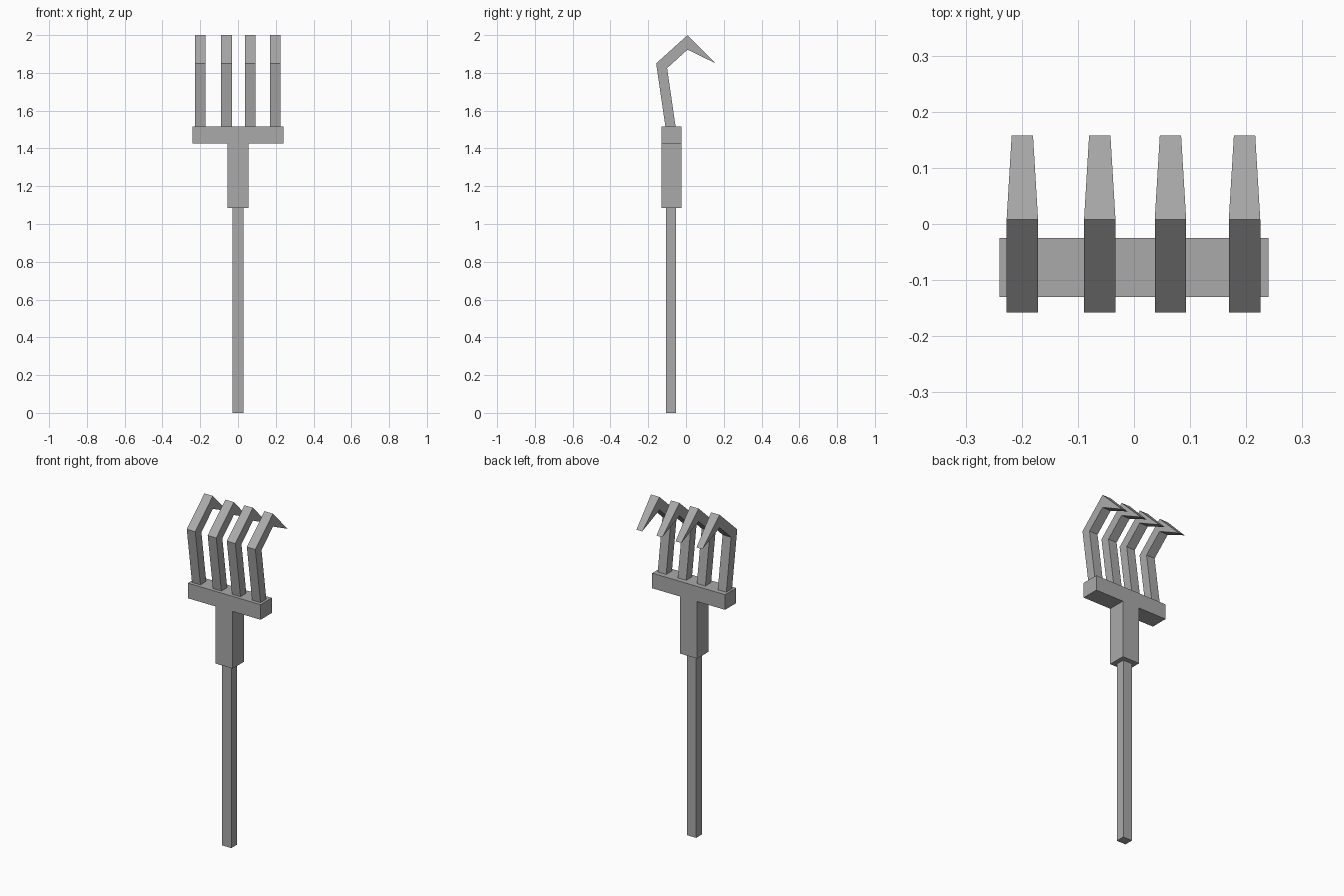
import bpy
import bmesh

if "Cube" in bpy.data.objects:
    bpy.data.objects.remove(bpy.data.objects["Cube"], do_unlink=True)

# Single plain grey finish
grey = bpy.data.materials.new("plain_grey")
grey.use_nodes = True
colour = (0.4, 0.4, 0.4, 1)
grey.diffuse_color = colour
grey.node_tree.nodes["Principled BSDF"].inputs["Base Color"].default_value = colour


def finish(name, bm):
    bmesh.ops.recalc_face_normals(bm, faces=bm.faces)
    mesh = bpy.data.meshes.new(name)
    bm.to_mesh(mesh)
    bm.free()
    mesh.materials.append(grey)
    obj = bpy.data.objects.new(name, mesh)
    bpy.context.collection.objects.link(obj)
    return obj


def prism(name, outline, place, depth):
    """Extrude a closed 2D outline; place maps its points into space."""
    bm = bmesh.new()
    face = bm.faces.new([bm.verts.new(place(*p)) for p in outline])
    extruded = bmesh.ops.extrude_face_region(bm, geom=[face])
    moved = [v for v in extruded["geom"] if isinstance(v, bmesh.types.BMVert)]
    bmesh.ops.translate(bm, verts=moved, vec=depth)
    return finish(name, bm)


# Square handle
prism("handle", [(-0.03, -0.106), (0.03, -0.106), (0.03, -0.053), (-0.03, -0.053)],
      lambda x, y: (x, y, 0), (0, 0, 1.085))

# T-shaped head: socket and crossbar in one piece
half = [(0.056, 1.085), (0.056, 1.425), (0.24, 1.425), (0.24, 1.515)]
prism("head", half + [(-x, z) for x, z in reversed(half)],
      lambda x, z: (x, -0.13, z), (0, 0.105, 0))

# Hooked tines: front and back edge of each section, narrowing to the tip
sections = [
    ((-0.109, 1.515), (-0.055, 1.515)),
    ((-0.158, 1.85), (-0.1, 1.825)),
    ((0.008, 2.0), (0.008, 1.923)),
]
tip = (0.158, 1.85)


def tine(name, x):
    bm = bmesh.new()
    rings = []
    for outer, inner in sections:
        ring = [(x - 0.028, *outer), (x + 0.028, *outer),
                (x + 0.028, *inner), (x - 0.028, *inner)]
        rings.append([bm.verts.new(p) for p in ring])
    for low, high in zip(rings, rings[1:]):
        for i in range(4):
            j = (i + 1) % 4
            bm.faces.new((low[i], low[j], high[j], high[i]))
    bm.faces.new(rings[0])
    # Wedge ending in a sharp edge
    a, b, c, d = rings[-1]
    left, right = [bm.verts.new((x + s * 0.019, *tip)) for s in (-1, 1)]
    for corners in ((a, b, right, left), (d, c, right, left), (a, d, left), (b, c, right)):
        bm.faces.new(corners)
    finish(name, bm)


for number, x in enumerate((-0.199, -0.061, 0.065, 0.197), 1):
    tine(f"tine_{number}", x)
